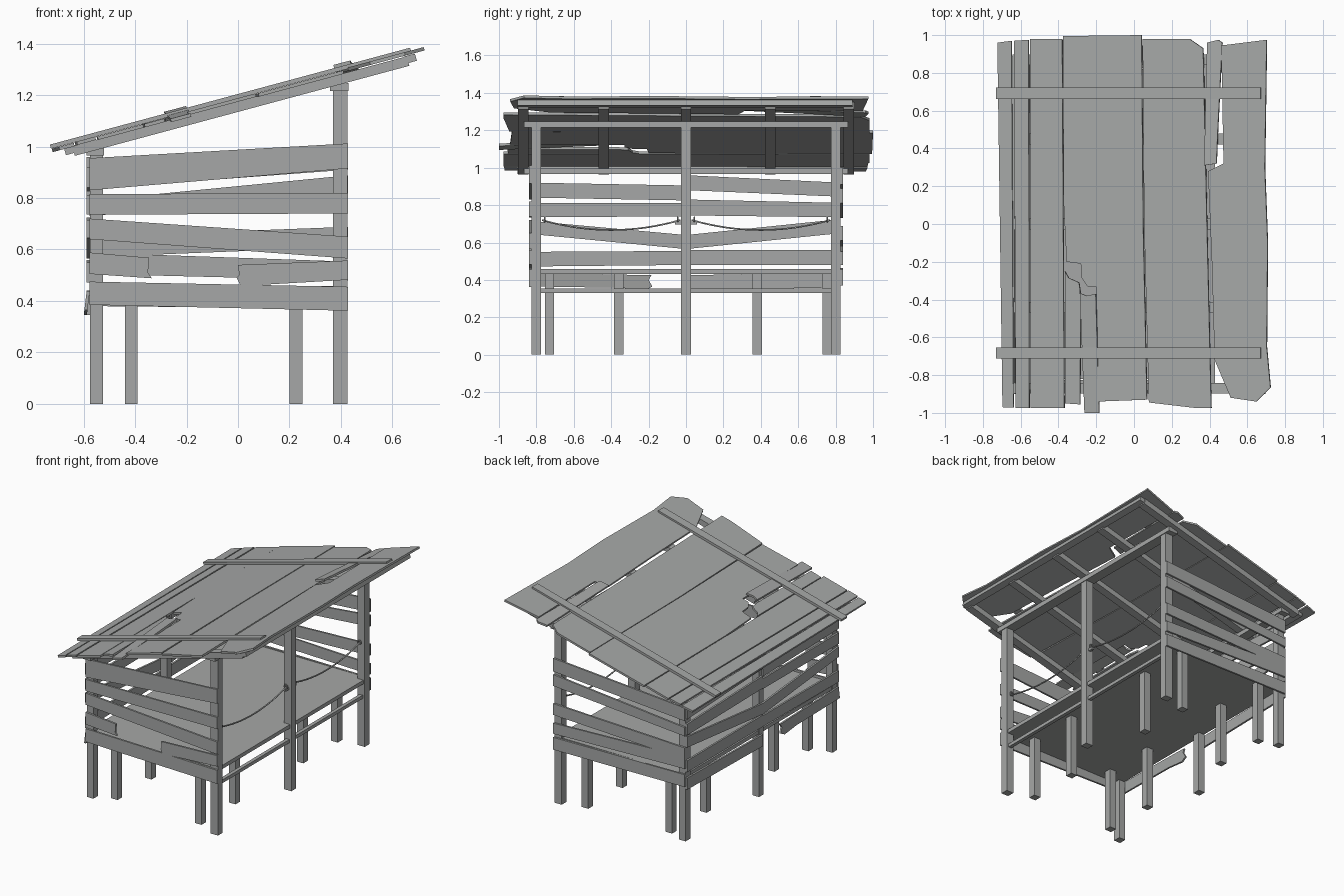
import bpy, bmesh, math

# weathered grey wood
wood = bpy.data.materials.new("weathered_wood")
wood.diffuse_color = (0.38, 0.39, 0.385, 1)


def prism(name, poly, lo, hi, place):
    """Extrude a 2D outline from lo to hi; place maps (a, b, depth) to xyz."""
    bm = bmesh.new()
    rings = [[bm.verts.new(place(a, b, d)) for a, b in poly] for d in (lo, hi)]
    n = len(poly)
    bm.faces.new(rings[0][::-1])
    bm.faces.new(rings[1])
    for i in range(n):
        j = (i + 1) % n
        bm.faces.new((rings[0][i], rings[0][j], rings[1][j], rings[1][i]))
    bmesh.ops.recalc_face_normals(bm, faces=bm.faces)
    me = bpy.data.meshes.new(name)
    bm.to_mesh(me)
    bm.free()
    me.materials.append(wood)
    ob = bpy.data.objects.new(name, me)
    bpy.context.collection.objects.link(ob)
    return ob


def rect(a0, a1, b0, b1):
    return [(a0, b0), (a1, b0), (a1, b1), (a0, b1)]


def box(name, x0, x1, y0, y1, z0, z1):
    return prism(name, rect(x0, x1, y0, y1), z0, z1, lambda a, b, d: (a, b, d))


def on_roof(x, y, h):
    return (x - 0.26 * h, y, 1.2 + 0.269 * x + h)


def on_end(x, z, y):
    return (x, y, z)


def on_side(y, z, x):
    return (x, y, z)


# main posts
for y in (-0.8, 0, 0.8):
    box("low_post", -0.575, -0.525, y - 0.026, y + 0.026, 0, 0.975)
    box("high_post", 0.37, 0.425, y - 0.026, y + 0.026, 0, 1.23)

# short legs under the floor
for x in (-0.415, 0.225):
    for y in (-0.73, -0.36, 0.38, 0.755):
        box("floor_leg", x - 0.025, x + 0.025, y - 0.025, y + 0.025, 0, 0.435)

# floor, open side rail and wall plates
box("floor", -0.57, 0.415, -0.82, 0.82, 0.432, 0.458)
box("lower_rail", 0.385, 0.41, -0.8, 0.8, 0.33, 0.353)
box("high_beam", 0.358, 0.43, -0.865, 0.865, 1.215, 1.247)
box("low_beam", -0.588, -0.52, -0.865, 0.865, 0.966, 0.995)

# rafters and edge purlins
for y in (-0.87, -0.44, 0, 0.45, 0.87):
    prism("rafter", rect(-0.65, 0.65, y - 0.028, y + 0.028), -0.061, -0.024, on_roof)
for x in (-0.66, 0.66):
    prism("edge_purlin", rect(x - 0.022, x + 0.022, -0.9, 0.89), -0.05, -0.022, on_roof)

# roof boards: outline in x, y, height offset, and lift per unit y
boards = [
    ([(-0.70, -0.97), (-0.642, -0.972), (-0.652, 0.97), (-0.727, 0.96)], 0, 0),
    ([(-0.630, -0.975), (-0.558, -0.975), (-0.561, 0.975), (-0.638, 0.97)], 0.002, 0),
    ([(-0.55, -0.975), (-0.373, -0.975), (-0.384, 0.98), (-0.553, 0.98)], 0, 0),
    # wide board with the broken corner
    ([(-0.20, -0.94), (0.065, -0.93), (0.045, 0.0), (0.037, 1.0), (-0.379, 0.995),
      (-0.375, 0.1), (-0.36, -0.2), (-0.285, -0.21), (-0.28, -0.285), (-0.25, -0.33),
      (-0.205, -0.33)], 0.002, 0),
    ([(-0.368, -0.95), (-0.29, -0.955), (-0.285, -0.38), (-0.295, -0.31),
      (-0.35, -0.285), (-0.37, -0.25)], 0, 0),
    # snapped strip lifting at its broken end
    ([(-0.268, -1.0), (-0.19, -1.0), (-0.20, -0.37), (-0.25, -0.38), (-0.285, -0.365),
      (-0.285, -0.33)], 0.043, 0.05),
    ([(0.075, -0.945), (0.33, -0.975), (0.405, -0.975), (0.382, 0.0), (0.362, 0.93),
      (0.29, 0.98), (0.042, 0.98), (0.05, 0.0)], 0, 0),
    # short lifted strip and ragged top board
    ([(0.375, 0.31), (0.44, 0.32), (0.445, 0.5), (0.462, 0.96), (0.44, 0.975),
      (0.382, 0.96)], 0.046, -0.053),
    ([(0.425, -0.72), (0.51, -0.92), (0.645, -0.94), (0.72, -0.865), (0.70, -0.65),
      (0.705, -0.1), (0.69, 0.3), (0.70, 0.975), (0.46, 0.945), (0.472, 0.32),
      (0.39, 0.28), (0.41, -0.2)], 0.006, 0),
]
for outline, h, lift in boards:
    prism("roof_board", outline, -0.026 + h, -0.013 + h,
          lambda x, y, d: on_roof(x, y, d + lift * y))

# battens across the roof
for y in (-0.683, 0.692):
    prism("roof_batten", rect(-0.73, 0.67, y - 0.03, y + 0.03), -0.012, 0.004, on_roof)

# end wall planks: x0, z low, z high, x1, z low, z high
L, R = -0.577, 0.427
front = [(L, .83, .955, R, .915, 1.012), (L, .735, .815, R, .74, .82),
         (L, .64, .72, R, .565, .65), (L, .385, .475, R, .362, .455)]
back = [(L, .835, .925, R, .91, 1.0), (L, .73, .79, R, .81, .888),
        (L, .57, .65, R, .61, .688), (L, .505, .588, R, .48, .553),
        (L, .38, .465, R, .37, .455)]
for name, rows, y in (("front_plank", front, -0.839), ("back_plank", back, 0.826)):
    for x0, a, b, x1, c, d in rows:
        prism(name, [(x0, a), (x1, c), (x1, d), (x0, b)], y, y + 0.013, on_end)

# broken front plank in two pieces
prism("broken_front_left", [(L, .505), (-.335, .488), (-.35, .51), (-.345, .568), (L, .588)],
      -0.839, -0.826, on_end)
prism("broken_front_right", [(.01, .458), (R, .482), (R, .557), (.0, .54), (.005, .5), (-.005, .49)],
      -0.839, -0.826, on_end)

# long wall planks on the low side, two bays
S = 0.825
side = [(-S, .84, .92, 0, .825, .905), (0, .88, .96, S, .845, .92),
        (-S, .735, .812, 0, .74, .81), (0, .745, .83, S, .735, .812),
        (-S, .645, .715, 0, .565, .64), (0, .565, .64, S, .65, .725),
        (-S, .472, .55, 0, .48, .555), (0, .48, .56, S, .48, .56),
        (0, .345, .425, S, .36, .44)]
for y0, a, b, y1, c, d in side:
    prism("low_side_plank", [(y0, a), (y1, c), (y1, d), (y0, b)], -0.588, -0.575, on_side)
# broken plank leaning outwards at the bottom
prism("broken_side_plank", [(-S, .365), (-.35, .358), (-.22, .345), (-.18, .365), (-.2, .4),
                            (-.185, .425), (-S, .438)], -0.588, -0.576,
      lambda y, z, x: (x - 0.12 * (0.44 - z), y, z))

# sagging ropes with knots on the open side
for mid in (-0.4, 0.4):
    cu = bpy.data.curves.new("rope", "CURVE")
    cu.dimensions = "3D"
    cu.bevel_depth = 0.005
    cu.bevel_resolution = 1
    cu.use_fill_caps = True
    cu.materials.append(wood)
    sp = cu.splines.new("POLY")
    sp.points.add(16)
    for i, p in enumerate(sp.points):
        t = i / 8 - 1
        p.co = (0.397, mid + 0.37 * t, 0.667 + 0.053 * t * t, 1)
    bpy.context.collection.objects.link(bpy.data.objects.new("rope", cu))
    for s in (-1, 1):
        bpy.ops.mesh.primitive_torus_add(
            major_radius=0.012, minor_radius=0.005, major_segments=12, minor_segments=6,
            location=(0.397, mid + 0.355 * s, 0.722), rotation=(math.pi / 2, 0, 0))
        knot = bpy.context.object
        knot.name = "rope_knot"
        knot.data.materials.append(wood)
box("rope_peg", 0.388, 0.406, -0.06, 0.06, 0.695, 0.712)
